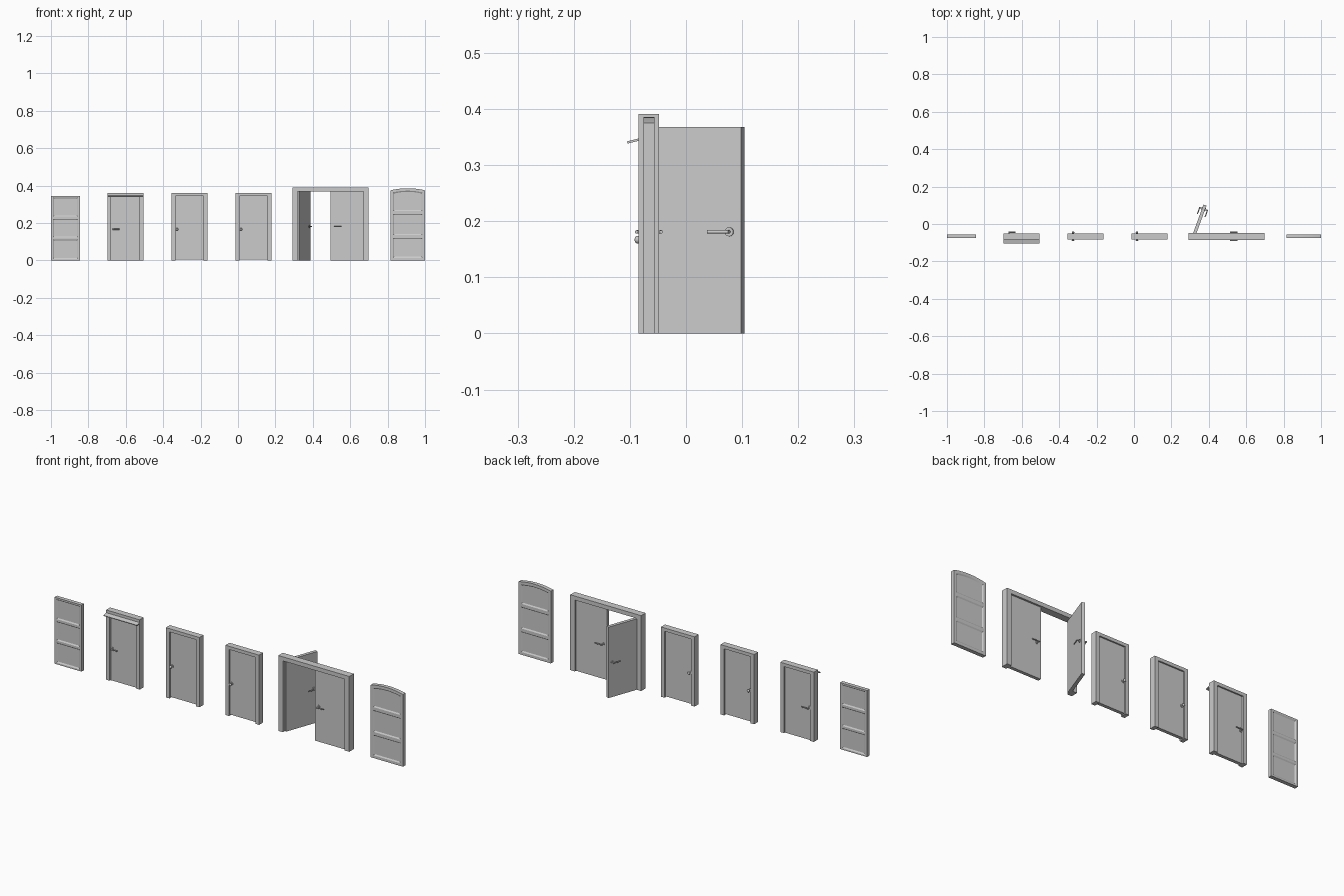
import bpy, bmesh, math
from mathutils import Matrix, Vector

if "Cube" in bpy.data.objects:
    bpy.data.objects.remove(bpy.data.objects["Cube"])

LEAF_F, LEAF_B = -0.0745, -0.0575      # front and back face of every closed leaf


def finish(name, bm, smooth=False):
    bmesh.ops.recalc_face_normals(bm, faces=bm.faces)
    me = bpy.data.meshes.new(name)
    bm.to_mesh(me)
    bm.free()
    ob = bpy.data.objects.new(name, me)
    bpy.context.collection.objects.link(ob)
    if smooth:
        bpy.context.view_layer.objects.active = ob
        ob.select_set(True)
        bpy.ops.object.shade_smooth_by_angle(angle=math.radians(40))
        ob.select_set(False)
    return ob


def loft(bm, pa, ya, pb, yb):
    """Solid between outline pa at depth ya and outline pb at depth yb (x, z points)."""
    a = [bm.verts.new((x, ya, z)) for x, z in pa]
    b = [bm.verts.new((x, yb, z)) for x, z in pb]
    bm.faces.new(a)
    bm.faces.new(b[::-1])
    n = len(a)
    for i in range(n):
        j = (i + 1) % n
        bm.faces.new((a[j], a[i], b[i], b[j]))


def panel(x0, x1, z0, z1, rise=0, n=12):
    """Rectangle whose top edge may be arched by rise."""
    pts = [(x0, z0), (x1, z0)]
    if rise == 0:
        return pts + [(x1, z1), (x0, z1)]
    for i in range(n + 1):
        t = i / n
        pts.append((x1 + (x0 - x1) * t, z1 + rise * (1 - (2 * t - 1) ** 2)))
    return pts


def prism(name, pts, y0, y1):
    bm = bmesh.new()
    loft(bm, pts, y0, pts, y1)
    return finish(name, bm)


def frame(name, x0, x1, top, jamb, head, y0, y1):
    i0, i1, h = x0 + jamb, x1 - jamb, top - head
    return prism(name, [(x0, 0), (i0, 0), (i0, h), (i1, h), (i1, 0),
                        (x1, 0), (x1, top), (x0, top)], y0, y1)


def panelled_leaf(name, outline, panels, y0, y1, depth=0.004, slope=0.006):
    """Slab with sloped panels sunk into both faces."""
    leaf = prism(name, outline, y0, y1)
    bm = bmesh.new()
    for x0, x1, z0, z1, r in panels:
        e = slope / 2
        big = panel(x0 - e, x1 + e, z0 - e, z1 + e, r)
        small = panel(x0 + slope, x1 - slope, z0 + slope, z1 - slope, r)
        out = depth / 2
        loft(bm, big, y0 - out, small, y0 + depth)
        loft(bm, big, y1 + out, small, y1 - depth)
    cutter = finish(name + "_cutter", bm)
    cutter.hide_render = True
    mod = leaf.modifiers.new("panels", 'BOOLEAN')
    mod.operation, mod.solver, mod.object = 'DIFFERENCE', 'EXACT', cutter
    dg = bpy.context.evaluated_depsgraph_get()
    me = bpy.data.meshes.new_from_object(leaf.evaluated_get(dg))
    leaf.modifiers.clear()
    leaf.data = me
    bpy.data.objects.remove(cutter)
    return leaf


def rod(bm, p, q, r, n=16):
    p, q = Vector(p), Vector(q)
    rot = (q - p).to_track_quat('Z', 'Y').to_matrix().to_4x4()
    bmesh.ops.create_cone(bm, cap_ends=True, segments=n, radius1=r, radius2=r,
                          depth=(q - p).length,
                          matrix=Matrix.Translation((p + q) / 2) @ rot)


def handle(name, x, z, yf, yb, lever=0.0):
    """Lever (signed length) or round knob on both faces of a leaf."""
    bm = bmesh.new()
    for y, s in ((yf, -1), (yb, 1)):
        rod(bm, (x, y - s * 0.001, z), (x, y + s * 0.003, z), 0.008)
        rod(bm, (x, y, z), (x, y + s * 0.0145, z), 0.003)
        if lever:
            k = math.copysign(0.003, lever)
            rod(bm, (x - k, y + s * 0.0135, z), (x + lever, y + s * 0.0135, z), 0.003)
        else:
            m = Matrix.Translation((x, y + s * 0.012, z)) @ Matrix.Diagonal((1, 0.75, 1, 1))
            bmesh.ops.create_uvsphere(bm, u_segments=16, v_segments=10, radius=0.007, matrix=m)
    return finish(name, bm, True)


# three-panel loose leaf
panelled_leaf("three_panel_leaf", panel(-1.0, -0.845, 0, 0.345),
              [(-0.989, -0.855, a, b, 0) for a, b in
               ((0.008, 0.113), (0.123, 0.223), (0.234, 0.338))], -0.076, -0.056)

# three single doors in frames
for label, x0, lever in (("canopy", -0.699, 0.036), ("plain_a", -0.356, 0), ("plain_b", -0.014, 0)):
    x1 = x0 + 0.193
    frame(label + "_frame", x0, x1, 0.362, 0.021, 0.017, -0.083, -0.05)
    prism(label + "_leaf", panel(x0 + 0.021, x1 - 0.021, 0 if lever else 0.005, 0.345),
          LEAF_F, LEAF_B)
    handle(label + "_handle", x0 + 0.03, 0.167, LEAF_F, LEAF_B, lever)

# sloping canopy over the second door
bm = bmesh.new()
bmesh.ops.create_cube(bm, size=1, matrix=Matrix.Translation((-0.6025, -0.0935, 0.343))
                      @ Matrix.Rotation(math.radians(14), 4, 'X')
                      @ Matrix.Diagonal((0.193, 0.023, 0.004, 1)))
finish("canopy_board", bm)

# double door: frame, closed right leaf, open left leaf
frame("double_frame", 0.291, 0.698, 0.391, 0.026, 0.021, -0.085, -0.048)
prism("double_leaf_closed", panel(0.494, 0.672, 0, 0.37), LEAF_F, LEAF_B)
handle("double_handle_closed", 0.516, 0.181, LEAF_F, LEAF_B, 0.037)
swing = Matrix.Translation((0.326, -0.071, 0)) @ Matrix.Rotation(math.radians(70), 4, 'Z')
for ob in (prism("double_leaf_open", panel(0, 0.18, 0, 0.368), 0, 0.017),
           handle("double_handle_open", 0.158, 0.181, 0, 0.017, -0.037)):
    ob.matrix_world = swing

# arched loose leaf
panelled_leaf("arched_leaf", panel(0.815, 1.0, 0, 0.375, 0.011),
              [(0.829, 0.986, 0.014, 0.121, 0), (0.829, 0.986, 0.136, 0.249, 0),
               (0.829, 0.986, 0.264, 0.364, 0.009)], -0.076, -0.056)
